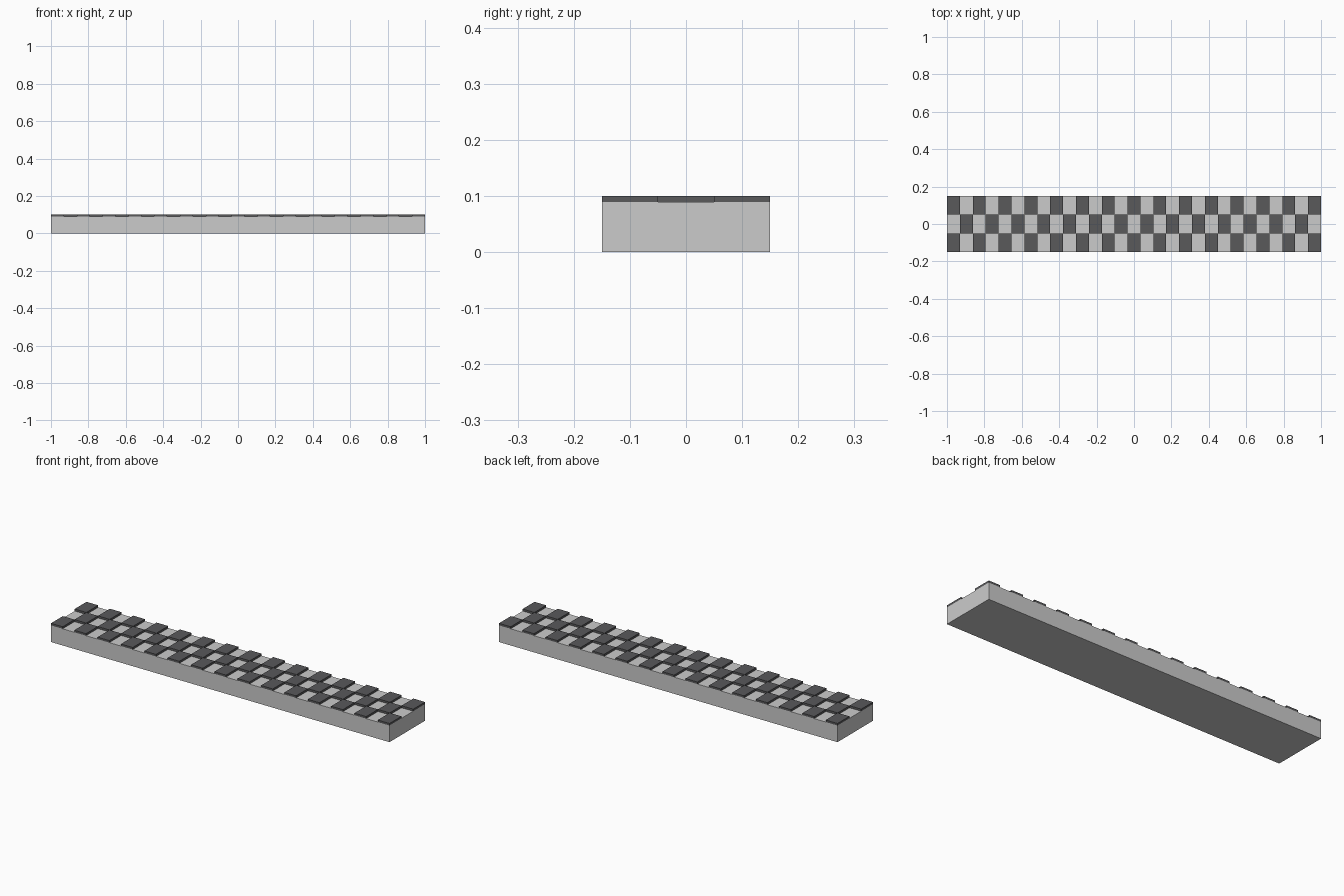
import bpy

if "Cube" in bpy.data.objects:
    bpy.data.objects.remove(bpy.data.objects["Cube"])

COLS, ROWS = 29, 3
LENGTH, WIDTH, HEIGHT = 2.0, 0.3, 0.1
BASE_TOP = 0.089
CW, RW = LENGTH / COLS, WIDTH / ROWS


def box(name, x0, x1, y0, y1, z0, z1):
    bpy.ops.mesh.primitive_cube_add(
        size=1, location=((x0 + x1) / 2, (y0 + y1) / 2, (z0 + z1) / 2))
    ob = bpy.context.object
    ob.name = name
    ob.scale = (x1 - x0, y1 - y0, z1 - z0)
    bpy.ops.object.transform_apply(location=False, rotation=False, scale=True)
    return ob


dark = bpy.data.materials.new("dark_grey")
dark.diffuse_color = (0.1, 0.1, 0.105, 1)
dark.use_nodes = True
dark.node_tree.nodes["Principled BSDF"].inputs["Base Color"].default_value = dark.diffuse_color

# Plain slab
box("slab", -LENGTH / 2, LENGTH / 2, -WIDTH / 2, WIDTH / 2, 0, BASE_TOP)

# Raised dark checker tiles: one tile per row, arrayed along x
for r in range(ROWS):
    start = r % 2
    x = -LENGTH / 2 + start * CW
    y = -WIDTH / 2 + r * RW
    row = box(f"checker_row_{r + 1}", x, x + CW, y, y + RW, BASE_TOP, HEIGHT)
    row.data.materials.append(dark)
    arr = row.modifiers.new("repeat", "ARRAY")
    arr.count = (COLS - start + 1) // 2
    arr.use_relative_offset = False
    arr.use_constant_offset = True
    arr.constant_offset_displace = (2 * CW, 0, 0)
